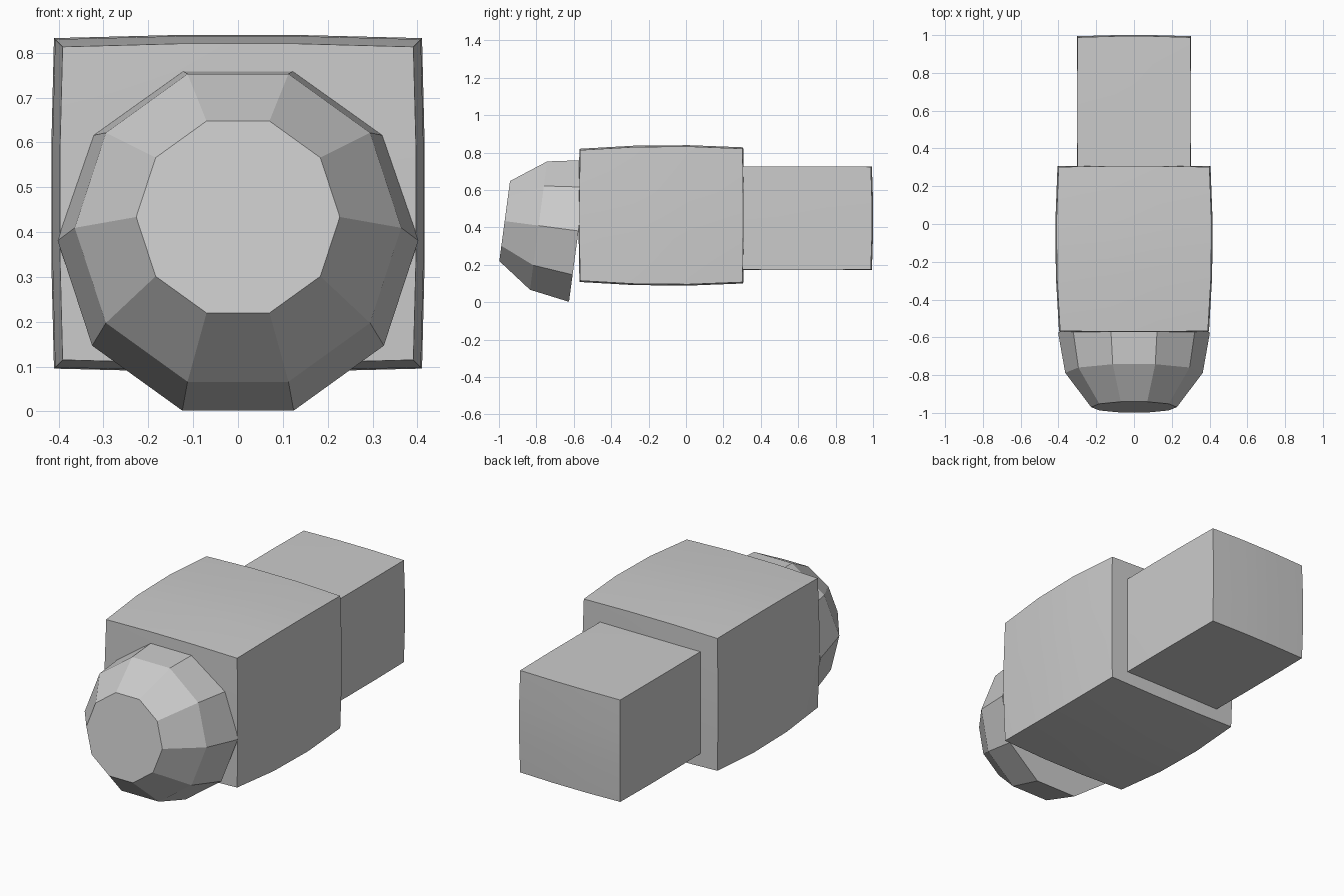
import bpy, bmesh, math
from mathutils import Vector, Matrix

if "Cube" in bpy.data.objects:
    bpy.data.objects.remove(bpy.data.objects["Cube"])


def finish(name, bm, smooth):
    bmesh.ops.recalc_face_normals(bm, faces=bm.faces)
    me = bpy.data.meshes.new(name)
    bm.to_mesh(me)
    bm.free()
    ob = bpy.data.objects.new(name, me)
    bpy.context.collection.objects.link(ob)
    if smooth:
        bpy.ops.object.select_all(action='DESELECT')
        ob.select_set(True)
        bpy.context.view_layer.objects.active = ob
        bpy.ops.object.shade_smooth_by_angle(angle=math.radians(30))
    return ob


def bulged_box(name, centre, half, bulge, taper=0.0):
    """Box cut in thirds; bulge[i][j] pushes axis i out near the middle of axis j."""
    bm = bmesh.new()
    bmesh.ops.create_cube(bm, size=2)
    bmesh.ops.subdivide_edges(bm, edges=bm.edges, cuts=2, use_grid_fill=True)
    for v in bm.verts:
        u = v.co.copy()
        mid = [1.0 if abs(c) < 0.9 else 0.0 for c in u]
        p = Vector()
        for i in range(3):
            grow = sum(bulge[i][j] * mid[j] for j in range(3) if j != i)
            if i != 1:
                grow += taper * u.y
            p[i] = centre[i] + u[i] * (half[i] + grow)
        v.co = p
    return finish(name, bm, True)


# Main body
bulged_box("main_body", (0, -0.132, 0.464), (0.395, 0.434, 0.353),
           ((0, 0.014, 0.006), (0.004, 0, 0.004), (0.007, 0.014, 0)), 0.004)

# Rear block, running into the body
bulged_box("rear_block", (0, 0.62, 0.449), (0.299, 0.368, 0.275),
           ((0, 0.002, 0.002), (0.006, 0, 0.006), (0.001, 0.001, 0)))

# Front knob: tilted ten-sided dome, rings of (distance along axis, radius)
tilt = math.radians(7.6)
place = Matrix.Translation((0, -0.575, 0.381)) @ Matrix.Rotation(math.pi / 2 - tilt, 4, 'X')
bm = bmesh.new()
rings = [[bm.verts.new(place @ Vector((r * math.cos(a), r * math.sin(a), d)))
          for a in (k * math.tau / 10 for k in range(10))]
         for d, r in ((0, 0.402), (0.215, 0.364), (0.398, 0.227))]
for lo, hi in zip(rings, rings[1:]):
    for k in range(10):
        n = (k + 1) % 10
        bm.faces.new((lo[k], lo[n], hi[n], hi[k]))
bm.faces.new(rings[0])
bm.faces.new(rings[-1])
finish("front_knob", bm, False)
